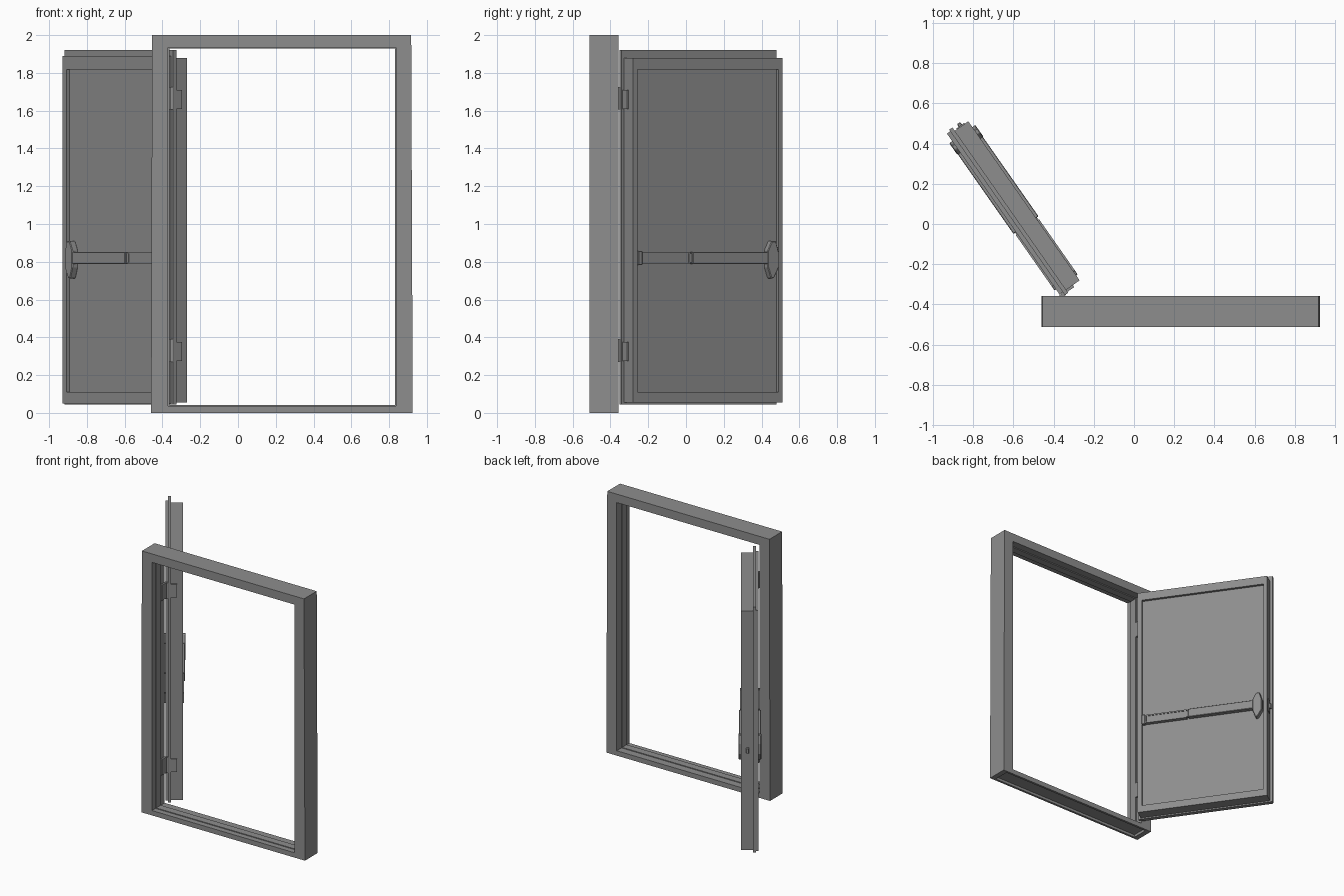
import bpy, bmesh, math
from mathutils import Matrix

cube = bpy.data.objects.get("Cube")
if cube:
    bpy.data.objects.remove(cube, do_unlink=True)

mat = bpy.data.materials.new("painted_grey_steel")
mat.use_nodes = True
GREY = (0.27, 0.27, 0.27, 1)
mat.diffuse_color = GREY
mat.node_tree.nodes["Principled BSDF"].inputs["Base Color"].default_value = GREY

# Door space: x runs from hinge edge to latch edge, y across the thickness
HINGE, HALF = (-0.37, -0.35), 0.061
a = math.radians(125)
DOOR = Matrix.Translation((HINGE[0] + HALF * math.sin(a),
                           HINGE[1] - HALF * math.cos(a), 0)) @ Matrix.Rotation(a, 4, 'Z')
WORLD = Matrix.Identity(4)


def finish(name, bm, space, bevel=0):
    bmesh.ops.recalc_face_normals(bm, faces=bm.faces)
    me = bpy.data.meshes.new(name)
    bm.to_mesh(me)
    bm.free()
    me.materials.append(mat)
    ob = bpy.data.objects.new(name, me)
    bpy.context.collection.objects.link(ob)
    ob.matrix_world = space
    if bevel:
        mod = ob.modifiers.new("bevel", 'BEVEL')
        mod.width, mod.segments = bevel, 1
    return ob


def prism(name, outline, y0, y1, space, bevel=0):
    """Extrude an x-z outline along y."""
    bm = bmesh.new()
    face = bm.faces.new([bm.verts.new((x, y0, z)) for x, z in outline])
    new = bmesh.ops.extrude_face_region(bm, geom=[face])["geom"]
    bmesh.ops.translate(bm, vec=(0, y1 - y0, 0),
                        verts=[v for v in new if isinstance(v, bmesh.types.BMVert)])
    return finish(name, bm, space, bevel)


def rect(x0, x1, z0, z1):
    return [(x0, z0), (x1, z0), (x1, z1), (x0, z1)]


def box(name, x0, x1, y0, y1, z0, z1, space, bevel=0):
    return prism(name, rect(x0, x1, z0, z1), y0, y1, space, bevel)


def ring(name, outer, inner, y0, y1, space):
    """Rectangular frame with a rectangular opening."""
    bm = bmesh.new()
    loops = [[bm.verts.new((x, y, z)) for x, z in r]
             for r, y in ((outer, y0), (outer, y1), (inner, y1), (inner, y0))]
    for k in range(4):
        p, q = loops[k], loops[(k + 1) % 4]
        for i in range(4):
            j = (i + 1) % 4
            bm.faces.new((p[i], p[j], q[j], q[i]))
    return finish(name, bm, space)


# Door frame, slightly wider at the foot, with a shallow stop round the opening
opening = rect(-0.37, 0.837, 0.037, 1.935)
door_frame = ring("door_frame", [(-0.46, 0), (0.925, 0), (0.917, 2), (-0.455, 2)],
                  opening, -0.512, -0.358, WORLD)
ring("door_stop", rect(-0.375, 0.842, 0.032, 1.94), rect(-0.363, 0.831, 0.043, 1.928),
     -0.47, -0.415, WORLD)

# Hollow underside of the sill
cutter = box("sill_cutter", -0.42, 0.885, -0.495, -0.375, -0.02, 0.02, WORLD)
cutter.hide_render = True
cutter.hide_set(True)
cut = door_frame.modifiers.new("sill_hollow", 'BOOLEAN')
cut.operation, cut.object, cut.solver = 'DIFFERENCE', cutter, 'EXACT'

# Door leaf: core, lip that overlaps the frame, and raised borders on both faces
panel = rect(0.03, 0.94, 0.11, 1.817)
box("door_core", 0, 0.965, -0.041, 0.022, 0.055, 1.88, DOOR)
box("door_lip", -0.018, 0.985, 0.021, 0.041, 0.045, 1.92, DOOR)
ring("inner_border", rect(0, 0.965, 0.055, 1.88), panel, -HALF, -0.041, DOOR)
ring("outer_border", rect(0, 0.976, 0.05, 1.89), panel, 0.041, HALF, DOOR)

# Push bar on each face
case = [(0.882, 0.71), (0.9, 0.715), (0.93, 0.77), (0.93, 0.85),
        (0.912, 0.91), (0.885, 0.91), (0.86, 0.86), (0.86, 0.77)]
for side, label in ((-1, "inner"), (1, "outer")):
    def y(d):
        return side * d
    box(label + "_bar_rail", 0.03, 0.865, y(0.04), y(0.066), 0.797, 0.843, DOOR)
    box(label + "_bar_bracket", 0.03, 0.055, y(0.04), y(0.07), 0.782, 0.858, DOOR, 0.003)
    ring(label + "_rail_trim", rect(0.055, 0.365, 0.787, 0.853),
         rect(0.065, 0.355, 0.797, 0.843), y(0.04), y(0.07), DOOR)
    box(label + "_push_bar", 0.378, 0.87, y(0.04), y(0.076), 0.787, 0.853, DOOR, 0.003)
    prism(label + "_latch_case", case, y(0.04), y(0.079), DOOR, 0.004)

# Latch plate and bolt in the free edge
box("latch_plate", 0.96, 0.97, -0.04, 0.008, 0.77, 0.87, DOOR)
box("latch_bolt", 0.965, 0.985, -0.026, -0.006, 0.8, 0.84, DOOR, 0.003)

# Hinges
for label, z in (("lower", 0.33), ("upper", 1.665)):
    bm = bmesh.new()
    bmesh.ops.create_cone(bm, cap_ends=True, segments=16, radius1=0.012,
                          radius2=0.012, depth=0.12)
    finish(label + "_hinge_knuckle", bm, Matrix.Translation((-0.35, -0.347, z)))
    box(label + "_hinge_frame_leaf", -0.371, -0.357, -0.41, -0.35, z - 0.06, z + 0.06, WORLD)
    box(label + "_hinge_door_leaf", -0.012, 0.001, -0.02, 0.04, z - 0.055, z + 0.045, DOOR)
